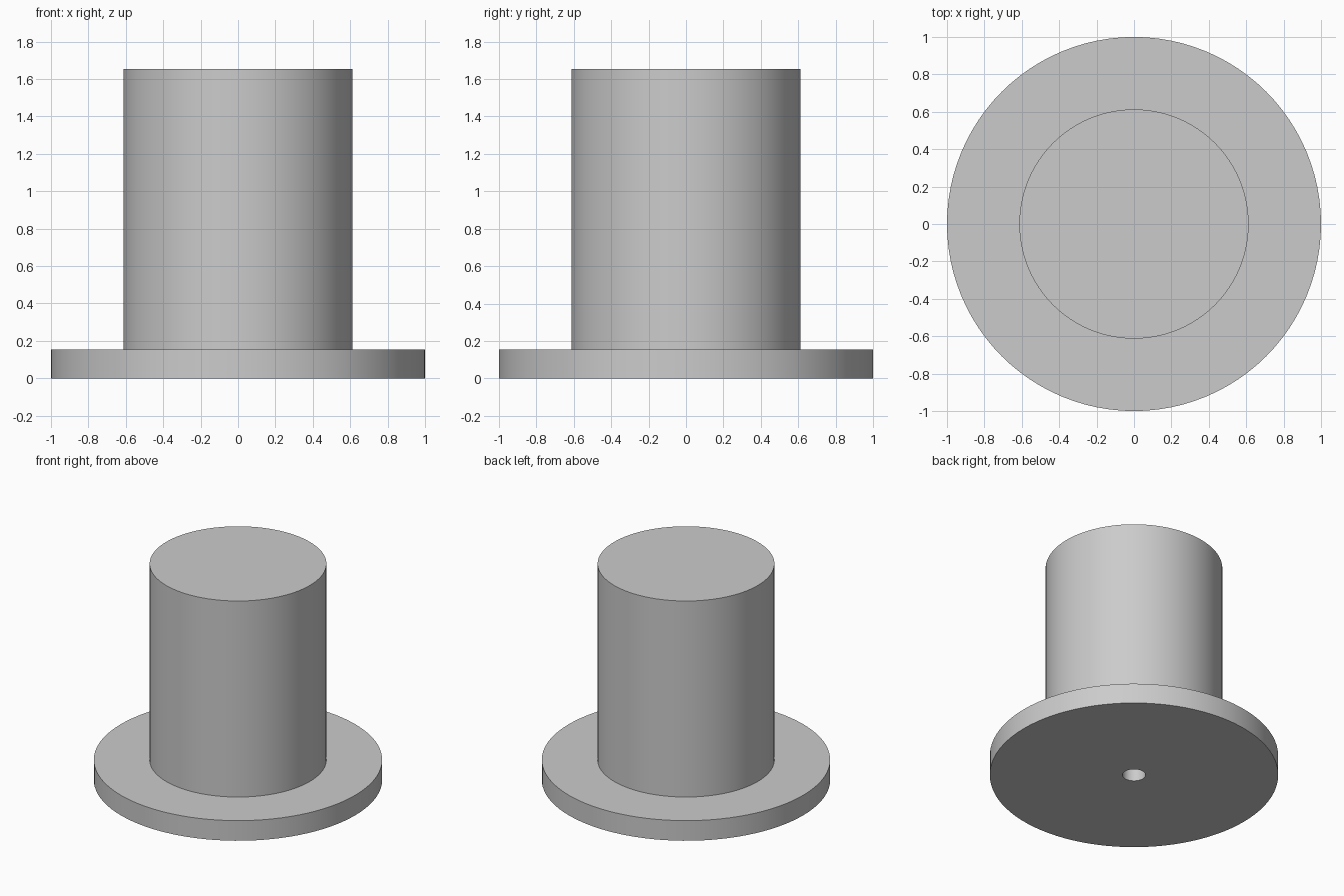
import bpy
import bmesh
import math
from mathutils import Vector

if "Cube" in bpy.data.objects:
    bpy.data.objects.remove(bpy.data.objects["Cube"])

SEGMENTS = 96

grey = bpy.data.materials.new("light grey")
grey.diffuse_color = (0.6, 0.6, 0.6, 1.0)
grey.use_nodes = True
grey.node_tree.nodes["Principled BSDF"].inputs["Base Color"].default_value = grey.diffuse_color


def lathe(name, profile):
    """Revolve a (radius, height) profile around the z axis."""
    bm = bmesh.new()
    verts = [bm.verts.new((r, 0, z)) for r, z in profile]
    edges = [bm.edges.new(pair) for pair in zip(verts, verts[1:])]
    bmesh.ops.spin(bm, geom=verts + edges, cent=Vector((0, 0, 0)),
                   axis=Vector((0, 0, 1)), angle=2 * math.pi,
                   steps=SEGMENTS, use_duplicate=False)
    bmesh.ops.remove_doubles(bm, verts=bm.verts, dist=0.0001)
    bmesh.ops.recalc_face_normals(bm, faces=bm.faces)
    mesh = bpy.data.meshes.new(name)
    bm.to_mesh(mesh)
    bm.free()
    mesh.materials.append(grey)
    obj = bpy.data.objects.new(name, mesh)
    bpy.context.collection.objects.link(obj)
    bpy.ops.object.select_all(action='DESELECT')
    obj.select_set(True)
    bpy.context.view_layer.objects.active = obj
    bpy.ops.object.shade_smooth_by_angle(angle=math.radians(30))
    return obj


# Flanged post: blind hole, flange underside, flange rim, post wall, top
lathe("flanged_post", [
    (0, 0.6), (0.08, 0.6), (0.08, 0),
    (1, 0), (1, 0.154),
    (0.613, 0.154), (0.613, 1.654),
    (0, 1.654),
])
